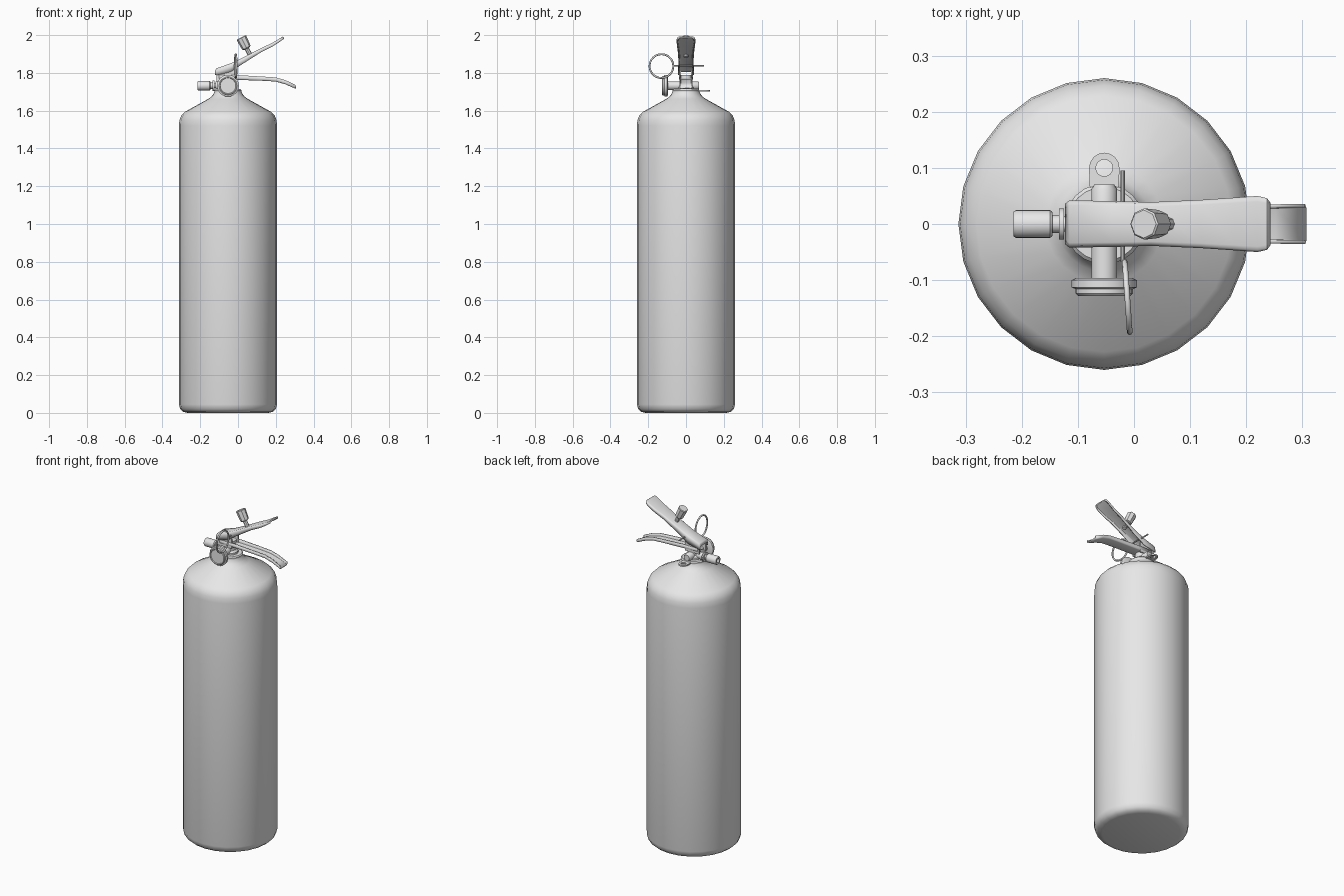
import bpy, bmesh, math
from mathutils import Vector

if "Cube" in bpy.data.objects:
    bpy.data.objects.remove(bpy.data.objects["Cube"])

grey = bpy.data.materials.new("light grey")
grey.use_nodes = True
grey.diffuse_color = (0.8, 0.8, 0.8, 1)
grey.node_tree.nodes["Principled BSDF"].inputs["Base Color"].default_value = (0.8, 0.8, 0.8, 1)

AXIS_X = -0.053   # centre line of the cylinder
VALVE_Z = 1.732   # height of the nozzle and gauge


def finish(name, bm, angle=35):
    bmesh.ops.recalc_face_normals(bm, faces=bm.faces)
    mesh = bpy.data.meshes.new(name)
    bm.to_mesh(mesh)
    bm.free()
    mesh.materials.append(grey)
    ob = bpy.data.objects.new(name, mesh)
    bpy.context.collection.objects.link(ob)
    bpy.ops.object.select_all(action='DESELECT')
    ob.select_set(True)
    bpy.context.view_layer.objects.active = ob
    bpy.ops.object.shade_smooth_by_angle(angle=math.radians(angle))
    return ob


def lathe(name, profile, origin, axis=(0, 0, 1), sides=20, angle=35):
    """Turn (radius, distance) pairs about an axis and cap both ends."""
    bm = bmesh.new()
    rot = Vector((0, 0, 1)).rotation_difference(Vector(axis))
    rings = []
    for r, h in profile:
        ring = []
        for i in range(sides):
            a = math.tau * i / sides
            p = Vector((r * math.cos(a), r * math.sin(a), h))
            ring.append(bm.verts.new(rot @ p + Vector(origin)))
        rings.append(ring)
    for a, b in zip(rings, rings[1:]):
        for i in range(sides):
            j = (i + 1) % sides
            bm.faces.new((a[i], a[j], b[j], b[i]))
    bm.faces.new(rings[0])
    bm.faces.new(rings[-1])
    return finish(name, bm, angle)


def channel(name, stations, side, thickness=0.007):
    """Sweep a rounded U section; stations are (x, z, half width, depth)."""
    bm = bmesh.new()
    rows = []
    for x, z, w, d in stations:
        half = [(w, d), (w, d * 0.35), (w * 0.93, d * 0.1), (w * 0.8, 0)]
        section = half + [(-y, h) for y, h in reversed(half)]
        rows.append([bm.verts.new((x, y, z + side * h)) for y, h in section])
    for a, b in zip(rows, rows[1:]):
        for i in range(len(a) - 1):
            bm.faces.new((a[i], a[i + 1], b[i + 1], b[i]))
    ob = finish(name, bm, 50)
    # thicken towards the hollow of the channel
    mid = ob.data.polygons[len(ob.data.polygons) // 2]
    solid = ob.modifiers.new("thickness", 'SOLIDIFY')
    solid.thickness = thickness
    solid.offset = 1 if mid.normal.z * side > 0 else -1
    return ob


def torus(name, centre, major, minor, turn):
    bpy.ops.mesh.primitive_torus_add(location=centre, rotation=turn, major_radius=major,
                                     minor_radius=minor, major_segments=32, minor_segments=8)
    ob = bpy.context.object
    ob.name = name
    ob.data.materials.append(grey)
    bpy.ops.object.shade_smooth()
    return ob


# Pressure cylinder with rolled base and sloping shoulder
lathe("cylinder_body", [(0.215, 0), (0.237, 0.006), (0.253, 0.02), (0.26, 0.045), (0.26, 1.52),
                        (0.257, 1.55), (0.247, 1.575), (0.228, 1.594), (0.105, 1.662),
                        (0.085, 1.677), (0.073, 1.695), (0.07, 1.71)],
      (AXIS_X, 0, 0), sides=24, angle=50)

# Valve column and collar
lathe("neck_collar", [(0.072, 1.69), (0.072, 1.708), (0.066, 1.714)], (AXIS_X, 0, 0), sides=24)
lathe("valve_body", [(0.045, 1.7), (0.045, 1.725), (0.034, 1.735), (0.034, 1.79)], (AXIS_X, 0, 0))

# Side nozzle with its ring
lathe("nozzle", [(0.02, 0), (0.02, 0.055), (0.023, 0.055), (0.023, 0.067), (0.013, 0.067),
                 (0.013, 0.072), (0.028, 0.072), (0.028, 0.081), (0.016, 0.081), (0.016, 0.092),
                 (0.021, 0.092), (0.025, 0.097), (0.025, 0.157), (0.022, 0.162), (0.012, 0.162),
                 (0.012, 0.14)],
      (AXIS_X, 0, VALVE_Z), (-1, 0, 0))

# Pressure gauge on the front, plug on the back
lathe("gauge_stem", [(0.023, 0), (0.023, 0.1)], (AXIS_X, 0, VALVE_Z), (0, -1, 0))
lathe("gauge", [(0.05, 0.096), (0.058, 0.1), (0.058, 0.113), (0.051, 0.116), (0.051, 0.124),
                (0.047, 0.128), (0.043, 0.128), (0.041, 0.124)],
      (AXIS_X, 0, VALVE_Z), (0, -1, 0), sides=24)
lathe("rear_plug", [(0.023, 0), (0.023, 0.062), (0.018, 0.07)], (AXIS_X, 0, VALVE_Z), (0, 1, 0))

# Rear hanging tab with a hole
bm = bmesh.new()
steps = 16
loops = {}
for z in (1.702, 1.71):
    outer, inner = [], []
    for i in range(steps):
        a = math.tau * i / steps
        c, s = math.cos(a), math.sin(a)
        y = 0.1 + 0.027 * s if s > -0.01 else 0.1 + 0.07 * s
        outer.append(bm.verts.new((AXIS_X + 0.027 * (c if s > -0.01 else math.copysign(abs(c) ** 0.3, c)), y, z)))
        inner.append(bm.verts.new((AXIS_X + 0.015 * c, 0.1 + 0.015 * s, z)))
    loops[z] = (outer, inner)
(lo, li), (uo, ui) = loops.values()
for i in range(steps):
    j = (i + 1) % steps
    for a, b in ((lo, li), (uo, ui), (lo, uo), (li, ui)):
        bm.faces.new((a[i], a[j], b[j], b[i]))
finish("hanging_tab", bm)

# Bracket cheeks that carry both levers
for label, y in (("front", -0.031), ("back", 0.031)):
    bpy.ops.mesh.primitive_cube_add(size=1, location=(-0.065, y, 1.785))
    cheek = bpy.context.object
    cheek.name = label + "_bracket_cheek"
    cheek.scale = (0.095, 0.008, 0.06)
    cheek.data.materials.append(grey)

# Squeeze levers
channel("upper_lever", [(-0.123, 1.808, 0.036, 0.02), (-0.115, 1.824, 0.042, 0.036),
                        (-0.04, 1.85, 0.041, 0.045), (0.03, 1.883, 0.039, 0.032),
                        (0.12, 1.93, 0.043, 0.022), (0.18, 1.958, 0.047, 0.02),
                        (0.22, 1.982, 0.05, 0.018), (0.237, 1.992, 0.046, 0.016),
                        (0.243, 1.988, 0.038, 0.008)], -1)
channel("lower_lever", [(-0.1, 1.764, 0.036, 0.025), (0, 1.763, 0.036, 0.025),
                        (0.14, 1.758, 0.036, 0.022), (0.2, 1.754, 0.035, 0.022),
                        (0.25, 1.74, 0.035, 0.022), (0.305, 1.716, 0.036, 0.02)], 1)

# Tilted knob on the upper lever
lathe("lever_knob", [(0.012, 0), (0.012, 0.048), (0.02, 0.05), (0.025, 0.056), (0.028, 0.112),
                     (0.025, 0.115)],
      (0.069, 0, 1.885), (-0.45, 0, 0.89), sides=8, angle=30)

# Safety pin and pull ring
lathe("safety_pin", [(0.004, -0.095), (0.004, 0.068)], (-0.02, 0, 1.838), (0, -1, 0), sides=10)
torus("pull_ring", (-0.012, -0.13, 1.836), 0.063, 0.005, (0, math.pi / 2, math.radians(4)))
